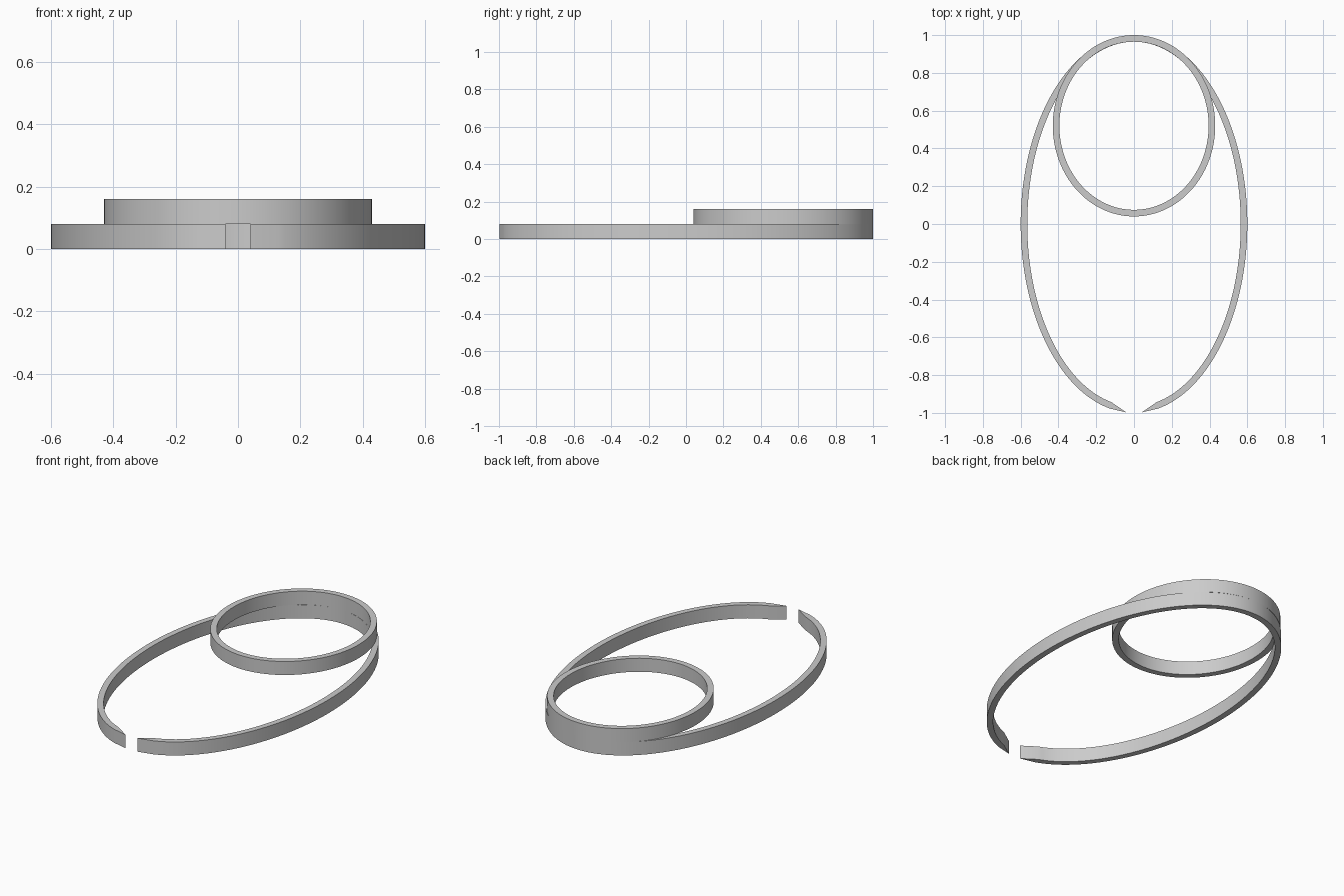
import bpy, bmesh
from math import sin, cos, pi, asin, radians

cube = bpy.data.objects.get("Cube")
if cube:
    bpy.data.objects.remove(cube, do_unlink=True)

grey = bpy.data.materials.new("satin grey")
grey.use_nodes = True
color = (0.6, 0.6, 0.6, 1)
grey.diffuse_color = color
grey.node_tree.nodes["Principled BSDF"].inputs["Base Color"].default_value = color

WALL = 0.035
HEIGHT = 0.08


def ellipse(t, rx, ry, cy):
    """Point on an ellipse, with t measured from the front."""
    return (rx * sin(t), cy - ry * cos(t))


def band(name, outer, inner, z, closed):
    """Extrude the strip between two matching outlines to a solid band."""
    bm = bmesh.new()
    rows = []
    for o, i in zip(outer, inner):
        rows.append([bm.verts.new((*p, h)) for p, h in
                     ((o, z), (o, z + HEIGHT), (i, z + HEIGHT), (i, z))])
    for k in range(len(rows) if closed else len(rows) - 1):
        a, b = rows[k], rows[(k + 1) % len(rows)]
        for j in range(4):
            n = (j + 1) % 4
            bm.faces.new((a[j], b[j], b[n], a[n]))
    bmesh.ops.remove_doubles(bm, verts=bm.verts, dist=1e-5)
    bmesh.ops.recalc_face_normals(bm, faces=bm.faces)
    mesh = bpy.data.meshes.new(name)
    bm.to_mesh(mesh)
    bm.free()
    mesh.materials.append(grey)
    obj = bpy.data.objects.new(name, mesh)
    bpy.context.collection.objects.link(obj)
    bpy.ops.object.select_all(action='DESELECT')
    obj.select_set(True)
    bpy.context.view_layer.objects.active = obj
    bpy.ops.object.shade_smooth_by_angle(angle=radians(25))
    return obj


# Large lower ring, open at the front with ends bevelled to thin tips
RX, RY = 0.6, 1.0
tip = asin(0.04 / RX)
step = asin(0.12 / (RX - WALL))
N = 160
ts = [tip] + [step + (2 * pi - 2 * step) * k / N for k in range(N + 1)] + [2 * pi - tip]
outer = [ellipse(t, RX, RY, 0) for t in ts]
inner = [ellipse(t, RX - WALL, RY - WALL, 0) for t in ts]
inner[0], inner[-1] = outer[0], outer[-1]
band("lower_open_ring", outer, inner, 0, False)

# Small upper ring, resting on the back of the lower one
SX, SY, CY = 0.43, 0.48, 0.52
ts = [2 * pi * k / 128 for k in range(128)]
band("upper_ring",
     [ellipse(t, SX, SY, CY) for t in ts],
     [ellipse(t, SX - WALL, SY - WALL, CY) for t in ts], HEIGHT, True)
